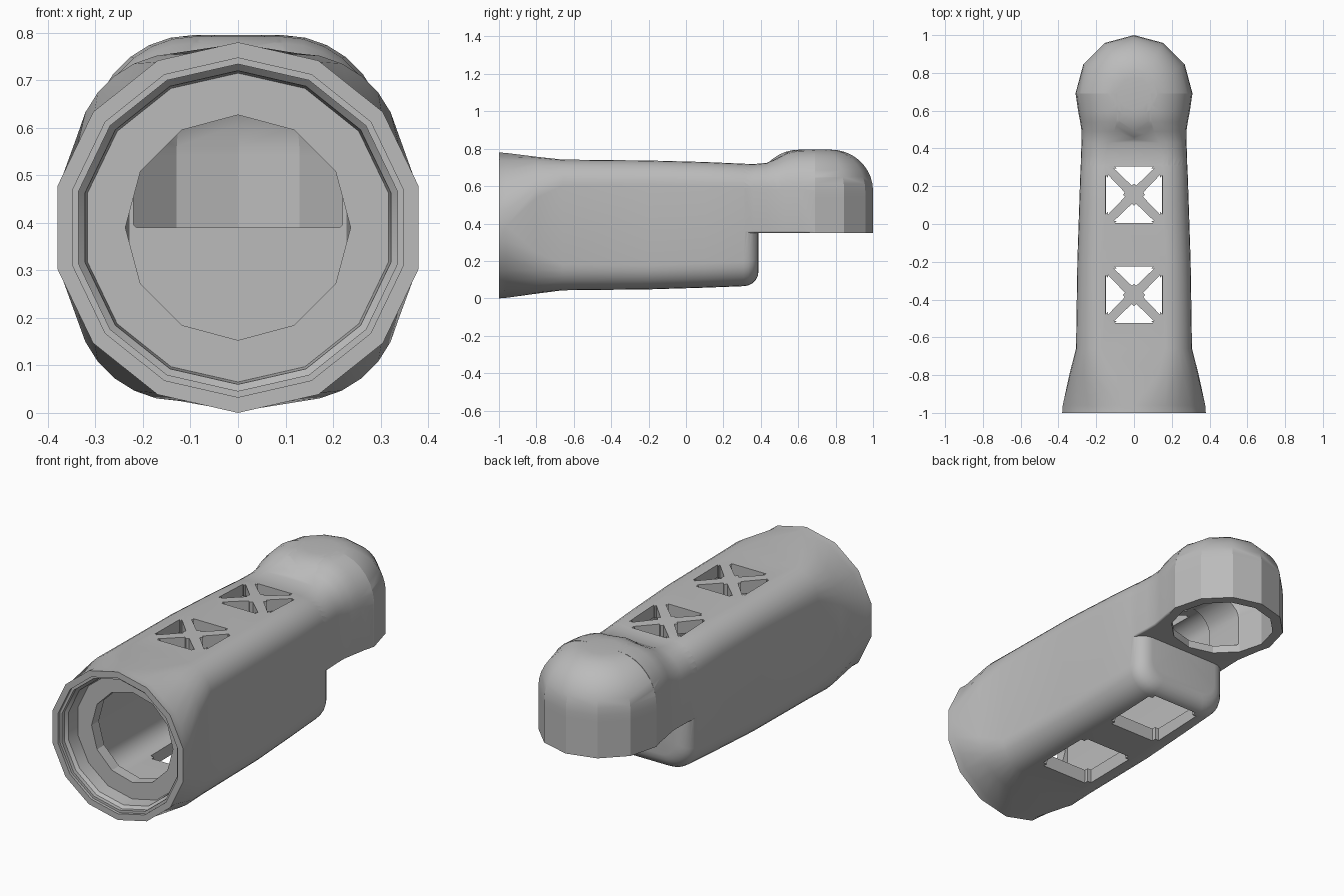
import bpy, bmesh
from math import sin, cos, pi, radians
from mathutils import Matrix, Vector

if "Cube" in bpy.data.objects:
    bpy.data.objects.remove(bpy.data.objects["Cube"], do_unlink=True)

grey = bpy.data.materials.new("plain grey")
grey.use_nodes = True
COLOUR = (0.5, 0.5, 0.5, 1)
grey.diffuse_color = COLOUR
grey.node_tree.nodes["Principled BSDF"].inputs["Base Color"].default_value = COLOUR


def make(name, bm):
    bmesh.ops.remove_doubles(bm, verts=bm.verts, dist=1e-5)
    bmesh.ops.recalc_face_normals(bm, faces=bm.faces)
    mesh = bpy.data.meshes.new(name)
    bm.to_mesh(mesh)
    bm.free()
    mesh.materials.append(grey)
    obj = bpy.data.objects.new(name, mesh)
    bpy.context.scene.collection.objects.link(obj)
    return obj


def loft(name, rings):
    bm = bmesh.new()
    rows = [[bm.verts.new(p) for p in ring] for ring in rings]
    n = len(rows[0])
    for a, b in zip(rows, rows[1:]):
        for i in range(n):
            j = (i + 1) % n
            bm.faces.new((a[i], a[j], b[j], b[i]))
    bm.faces.new(rows[0])
    bm.faces.new(rows[-1])
    return make(name, bm)


def section(y, w, low, high, r_low, r_high):
    """Rounded rectangle across the body."""
    pts = []
    for q, (sx, r) in enumerate(((1, r_high), (-1, r_high), (-1, r_low), (1, r_low))):
        cx = sx * (w - r)
        cz = high - r if q < 2 else low + r
        for k in range(8):
            a = (q + k / 7) * pi / 2
            pts.append((cx + r * cos(a), y, cz + r * sin(a)))
    return pts


def mouth_section(y, radius):
    """Fourteen-sided ring with the same point count as section()."""
    pts = []
    for q in range(4):
        for k in range(8):
            a = q * pi / 2 + k * pi / 14
            r = radius * (1 if (q * 7 + k) % 2 else cos(pi / 14))
            pts.append((r * cos(a), y, 0.39 + r * sin(a)))
    return pts


def ring_y(y, radius, n):
    return [(radius * sin(2 * pi * i / n), y, 0.39 + radius * cos(2 * pi * i / n))
            for i in range(n)]


def lathe(name, profile, n=12):
    """Turned shape standing at the rear of the body."""
    return loft(name, [[(r * sin(2 * pi * i / n), 0.69 + r * cos(2 * pi * i / n), z)
                        for i in range(n)] for r, z in profile])


def prism(name, outline, low, high, radius, flare=1.0):
    """Upright prism with rounded corners, widened at its lower end."""
    bm = bmesh.new()
    face = bm.faces.new([bm.verts.new((x, y, low)) for x, y in outline])
    out = bmesh.ops.extrude_face_region(bm, geom=[face])
    top = [v for v in out["geom"] if isinstance(v, bmesh.types.BMVert)]
    bmesh.ops.translate(bm, verts=top, vec=(0, 0, high - low))
    upright = [e for e in bm.edges if abs(e.verts[0].co.z - e.verts[1].co.z) > 0.01]
    bmesh.ops.bevel(bm, geom=upright, offset=radius, segments=4, affect='EDGES')
    mid = sum((Vector((x, y, 0)) for x, y in outline), Vector()) / len(outline)
    for v in bm.verts:
        if v.co.z < low + 1e-4:
            v.co.x = mid.x + (v.co.x - mid.x) * flare
            v.co.y = mid.y + (v.co.y - mid.y) * flare
    return make(name, bm)


def combine(target, other, operation):
    mod = target.modifiers.new("join", 'BOOLEAN')
    mod.object, mod.operation, mod.solver = other, operation, 'EXACT'
    graph = bpy.context.evaluated_depsgraph_get()
    mesh = bpy.data.meshes.new_from_object(target.evaluated_get(graph))
    target.modifiers.clear()
    target.data = mesh
    bpy.data.objects.remove(other, do_unlink=True)


# Main grip: flared round mouth blending to a rounded box with a soft end
rings = [mouth_section(-1, 0.39), mouth_section(-0.96, 0.387),
         section(-0.8, 0.343, 0.025, 0.757, 0.22, 0.22),
         section(-0.66, 0.307, 0.043, 0.742, 0.14, 0.14),
         section(-0.2, 0.3, 0.048, 0.737, 0.13, 0.13),
         section(0.1, 0.29, 0.057, 0.729, 0.13, 0.13)]
for k in range(6):
    t = k / 5 * pi / 2
    d = 0.08 * (1 - cos(t))
    rings.append(section(0.308 + 0.08 * sin(t), 0.283 - d, 0.065 + d,
                         0.72 - d, 0.13 - d * 0.6, 0.13 - d * 0.6))
body = loft("grip_body", rings)

# Neck rising to the rear head, with a flat underside
neck = loft("neck", [
    section(0.2, 0.284, 0.35, 0.724, 0.01, 0.13),
    section(0.36, 0.281, 0.35, 0.718, 0.01, 0.13),
    section(0.43, 0.278, 0.35, 0.724, 0.01, 0.14),
    section(0.49, 0.277, 0.35, 0.75, 0.01, 0.17),
    section(0.54, 0.285, 0.35, 0.778, 0.01, 0.19),
    section(0.6, 0.296, 0.35, 0.792, 0.01, 0.205),
    section(0.69, 0.309, 0.35, 0.795, 0.01, 0.215)])
combine(body, neck, 'UNION')

# Rounded rear head
dome = [(0.31, 0.35), (0.31, 0.54)]
dome += [(0.085 + 0.225 * cos(a), 0.575 + 0.22 * sin(a))
         for a in (radians(10 * k) for k in range(10))]
combine(body, lathe("head", dome), 'UNION')

# Long inner chamber, passage to the head and hollow head
chamber = loft("chamber_cutter", [section(-0.82, 0.25, 0.11, 0.68, 0.1, 0.1),
                                  section(0.33, 0.228, 0.12, 0.662, 0.09, 0.09)])
combine(body, chamber, 'DIFFERENCE')
passage = loft("passage_cutter", [section(0.2, 0.22, 0.39, 0.66, 0.01, 0.12),
                                  section(0.69, 0.22, 0.39, 0.66, 0.01, 0.12)])
combine(body, passage, 'DIFFERENCE')
hollow = [(0.258, 0.3), (0.258, 0.54)]
hollow += [(0.075 + 0.183 * cos(a), 0.56 + 0.18 * sin(a))
           for a in (radians(15 * k) for k in range(7))]
combine(body, lathe("head_cutter", hollow), 'DIFFERENCE')

# Stepped round socket at the mouth and the opening behind it
socket = loft("socket_cutter", [ring_y(y, r, 14) for y, r in (
    (-1.02, 0.357), (-0.985, 0.357), (-0.985, 0.344), (-0.965, 0.344),
    (-0.95, 0.33), (-0.88, 0.325))])
combine(body, socket, 'DIFFERENCE')
combine(body, loft("opening_cutter", [ring_y(-0.9, 0.237, 12), ring_y(-0.75, 0.237, 12)]),
        'DIFFERENCE')

# Crossed vents on top, open flared vents below
triangle = [(-0.118, 0.15), (0, 0.037), (0.118, 0.15)]
for cy in (0.155, -0.375):
    for quarter in range(4):
        turn = Matrix.Rotation(quarter * pi / 2, 2)
        pts = [turn @ Vector(p) for p in triangle]
        combine(body, prism("vent_cutter", [(p.x, p.y + cy) for p in pts], 0.6, 0.9, 0.016),
                'DIFFERENCE')
    square = [(sx * 0.138, cy + sy * 0.15) for sx, sy in ((-1, -1), (1, -1), (1, 1), (-1, 1))]
    combine(body, prism("lower_vent_cutter", square, 0.03, 0.2, 0.02, 1.15), 'DIFFERENCE')

# Smooth shading with crisp edges
bpy.ops.object.select_all(action='DESELECT')
body.select_set(True)
bpy.context.view_layer.objects.active = body
bpy.ops.object.shade_smooth_by_angle(angle=radians(28))
